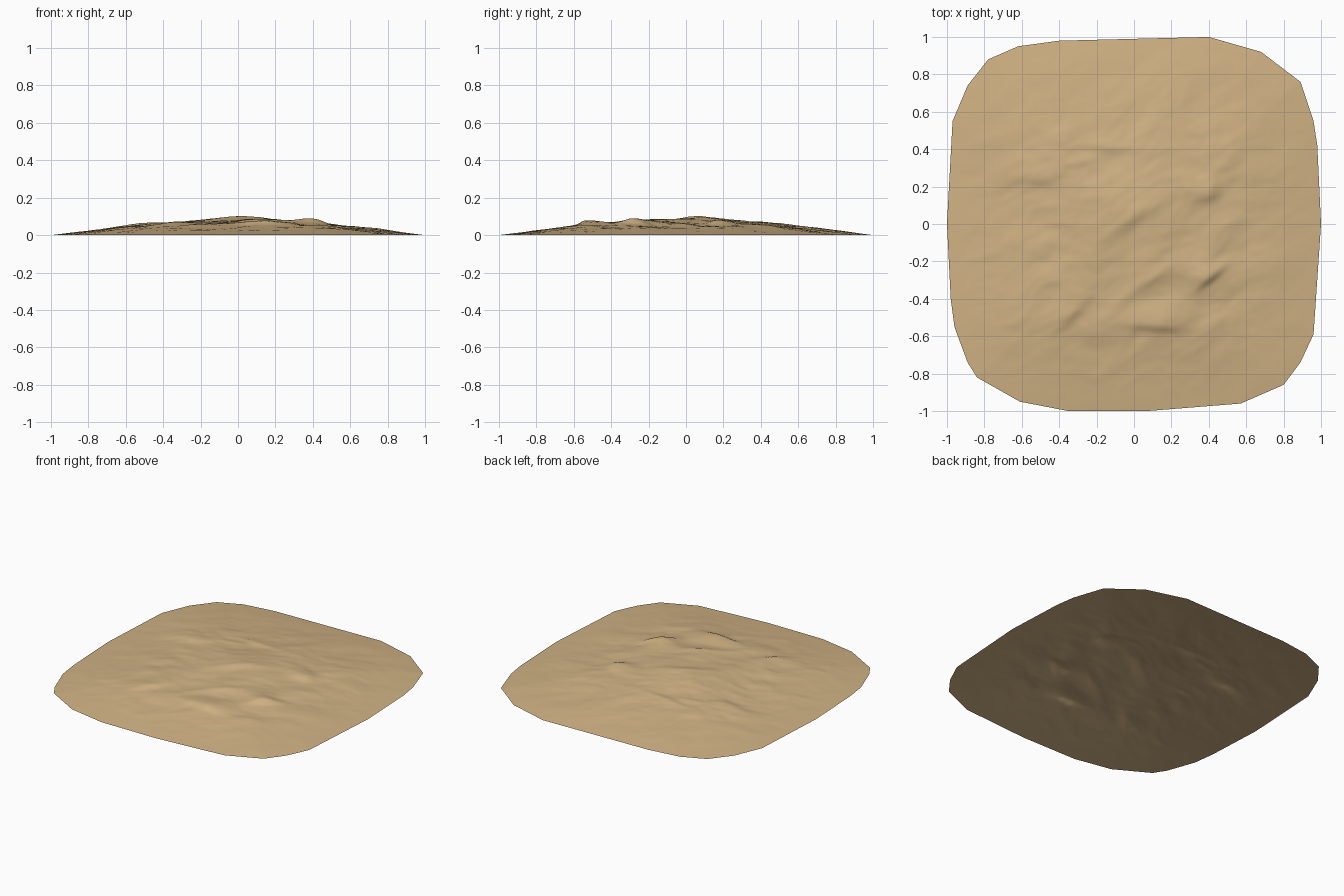
import bpy
import bmesh
import math
from mathutils import Vector, noise

cube = bpy.data.objects.get("Cube")
if cube:
    bpy.data.objects.remove(cube, do_unlink=True)

# Sand colour
sand = bpy.data.materials.new("sand")
sand.use_nodes = True
colour = (0.63, 0.445, 0.23, 1)
sand.diffuse_color = colour
bsdf = sand.node_tree.nodes["Principled BSDF"]
bsdf.inputs["Base Color"].default_value = colour
bsdf.inputs["Roughness"].default_value = 0.9

# Rounded, convex outline of the ground patch, clockwise
OUTLINE = [Vector(p) for p in (
    (-.62, .95), (-.40, .98), (.40, 1), (.68, .92), (.89, .76), (.96, .55),
    (.98, .42), (1, 0), (.96, -.59), (.89, -.74), (.8, -.86), (.57, -.96),
    (.07, -1), (-.35, -1), (-.61, -.95), (-.84, -.82), (-.89, -.74),
    (-.96, -.55), (-.98, -.4), (-1, 0), (-.97, .55), (-.89, .74), (-.78, .88))]

# Outward normal and distance from the centre for every outline edge
EDGES = []
for a, b in zip(OUTLINE, OUTLINE[1:] + OUTLINE[:1]):
    d = (b - a).normalized()
    n = Vector((-d.y, d.x))
    EDGES.append((n, n.dot(a)))

# Rocky ledges: x, y, half length, half width, angle in degrees, height
LEDGES = [
    (-.15, .42, .20, .05, -5, .012),
    (.10, -.54, .16, .05, -5, .016),
    (.40, -.28, .10, .05, 40, .026),
    (.40, .18, .06, .07, 80, .018),
    (.10, -.28, .10, .05, 35, .012),
    (-.34, -.48, .15, .05, 45, .014),
    (-.02, .03, .16, .06, 30, .012),
    (-.55, .25, .25, .06, -8, .008),
    (.72, -.26, .20, .06, 10, .007),
]


def ledge(x, y, cx, cy, length, width, angle, height):
    """Ridge with a gentle back and a steep face towards the front."""
    t = math.radians(angle)
    u = (x - cx) * math.cos(t) + (y - cy) * math.sin(t)
    v = (y - cy) * math.cos(t) - (x - cx) * math.sin(t)
    w = width * (2 if v > 0 else 0.6)
    return height * math.exp(-(u / length) ** 2 - (v / w) ** 2)


def ground_height(x, y):
    p = Vector((x, y))
    s = min(1, max(n.dot(p) / d for n, d in EDGES))
    mound = 0.087 * (1 - s ** 1.5)
    # Large swells, then finer folds stretched across the patch
    swell = noise.noise(Vector((x * 2.6, y * 2.6, 3.1))) * 0.012
    warp = noise.noise(Vector((x * 3, y * 3, 8))) * 0.12
    folds = noise.fractal(Vector((x * 4.5 + warp, (y - 0.3 * x + warp) * 8, 5)),
                          0.9, 2.1, 4) * 0.0065
    rocks = sum(ledge(x, y, *spec) for spec in LEDGES)
    fade = min(1, (1 - s) * 2.2)
    return max(0, mound + (swell + folds + rocks) * fade)


# Fine grid trimmed to the outline, then raised into a low mound
bm = bmesh.new()
bmesh.ops.create_grid(bm, x_segments=130, y_segments=130, size=1.02)
for n, d in EDGES:
    bmesh.ops.bisect_plane(bm, geom=bm.verts[:] + bm.edges[:] + bm.faces[:],
                           dist=1e-5, plane_co=(n * d).to_3d(),
                           plane_no=n.to_3d(), clear_outer=True)
for v in bm.verts:
    v.co.z = ground_height(v.co.x, v.co.y)
for f in bm.faces:
    f.smooth = True

mesh = bpy.data.meshes.new("sand_mound")
bm.to_mesh(mesh)
bm.free()
mesh.materials.append(sand)
mound = bpy.data.objects.new("sand_mound", mesh)
bpy.context.collection.objects.link(mound)
